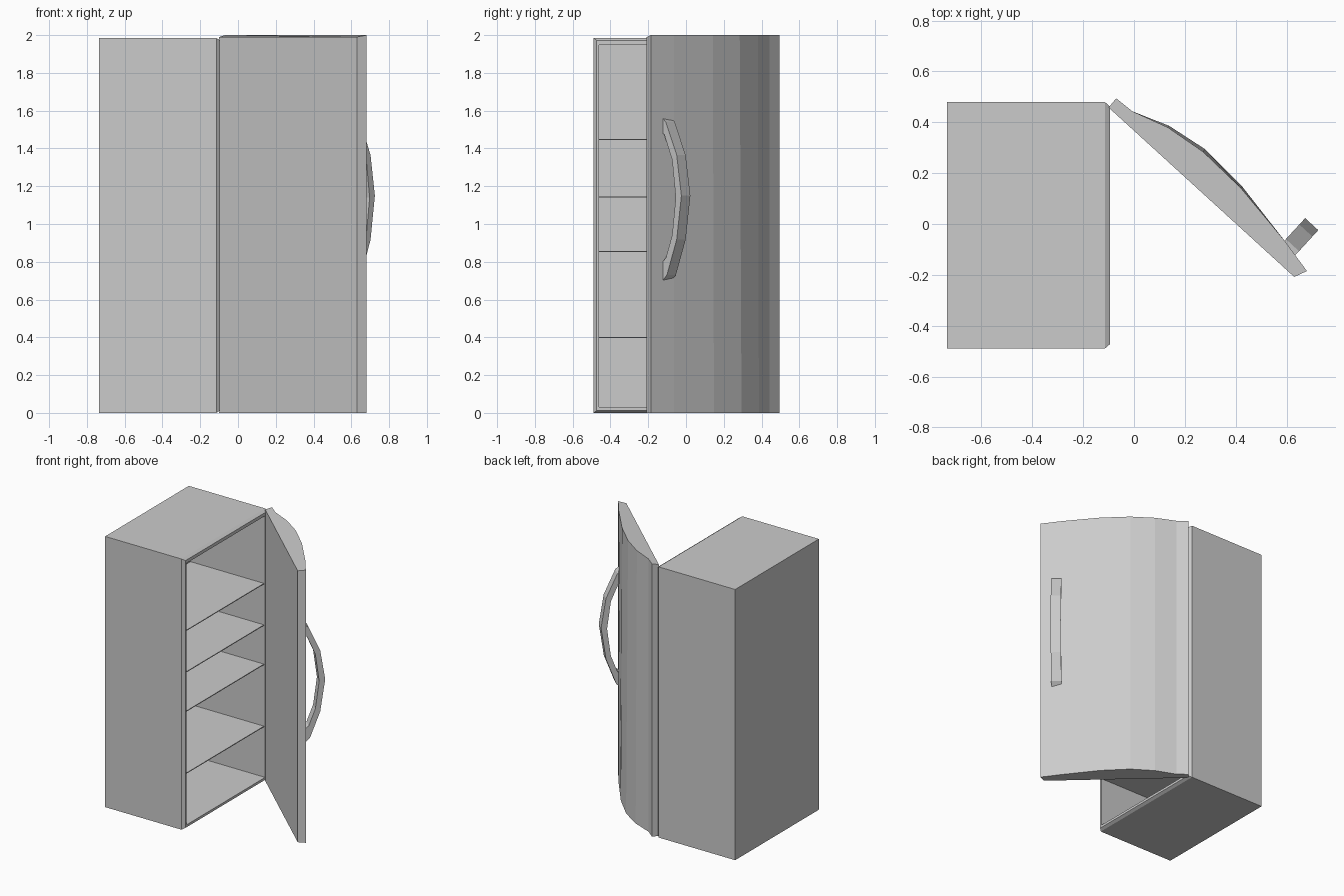
import bpy, bmesh
from mathutils import Vector

if "Cube" in bpy.data.objects:
    bpy.data.objects.remove(bpy.data.objects["Cube"])


def finish(name, bm):
    bmesh.ops.recalc_face_normals(bm, faces=bm.faces)
    me = bpy.data.meshes.new(name)
    bm.to_mesh(me)
    bm.free()
    ob = bpy.data.objects.new(name, me)
    bpy.context.collection.objects.link(ob)
    return ob


def loft(name, rings):
    """Skin a list of matching closed rings and cap both ends."""
    bm = bmesh.new()
    loops = [[bm.verts.new(p) for p in r] for r in rings]
    n = len(loops[0])
    for a, b in zip(loops, loops[1:]):
        for i in range(n):
            bm.faces.new((a[i], a[(i + 1) % n], b[(i + 1) % n], b[i]))
    bm.faces.new(loops[0])
    bm.faces.new(loops[-1])
    return finish(name, bm)


def rect(x, y0, y1, z0, z1):
    return [(x, y0, z0), (x, y1, z0), (x, y1, z1), (x, y0, z1)]


# Cabinet: hollow shell open to +x, with a chamfered front rim
loft("cabinet_body", [
    rect(-0.735, -0.49, 0.48, 0, 1.985),
    rect(-0.115, -0.49, 0.48, 0, 1.985),
    rect(-0.095, -0.473, 0.463, 0.012, 1.972),
    rect(-0.095, -0.46, 0.45, 0.03, 1.948),
    rect(-0.70, -0.46, 0.45, 0.03, 1.948)])

# Shelves
for i, z in enumerate((0.40, 0.855, 1.143, 1.447)):
    loft(f"shelf_{i + 1}", [rect(-0.70, -0.46, 0.45, z - 0.003, z + 0.003),
                            rect(-0.105, -0.46, 0.45, z - 0.003, z + 0.003)])

# Door: swung open, flat inside and bowed outside, slightly leaner at the top
d = Vector((0.737, -0.676, 0)).normalized()
n = Vector((-d.y, d.x, 0))
profile = [(-0.10, 0.458), (-0.07, 0.494), (-0.006, 0.443), (0.138, 0.386),
           (0.280, 0.294), (0.425, 0.148), (0.59, -0.063), (0.68, -0.185),
           (0.63, -0.208)]
lean = [0, 0, 0, 0.008, 0.013, 0.008, 0, 0, 0]
bottom = [Vector((x, y, 0)) for x, y in profile]
top = [p - n * k + Vector((0, 0, 2.0)) for p, k in zip(bottom, lean)]
top[0].z = top[-1].z = 1.99
loft("door", [bottom, top])

# Handle: bowed flat bar; rows are (outer z, outer depth, inner z, inner depth)
base = Vector((0.615, -0.092, 0))
rows = [(0.70, -0.012, 0.80, -0.012), (0.73, 0.02, 0.82, 0.012),
        (0.917, 0.09, 0.94, 0.057), (1.15, 0.124, 1.14, 0.083),
        (1.365, 0.09, 1.34, 0.057), (1.54, 0.012, 1.475, 0.0),
        (1.56, -0.012, 1.48, -0.012)]
rings = []
for zo, do, zi, di in rows:
    o = base + n * do + Vector((0, 0, zo))
    i = base + n * di + Vector((0, 0, zi))
    rings.append([o - d * 0.035, o + d * 0.035, i + d * 0.035, i - d * 0.035])
loft("door_handle", rings)
